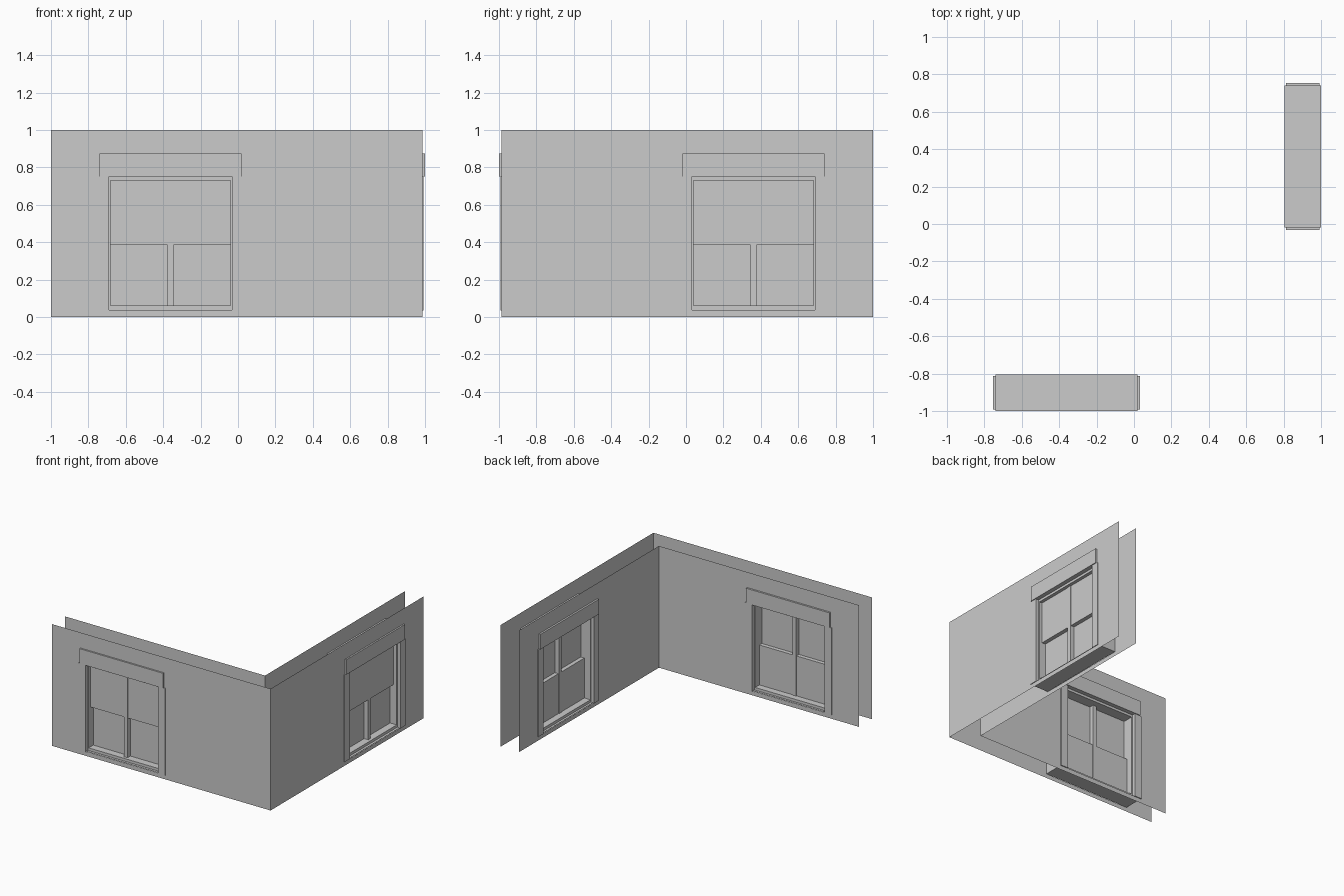
import bpy

if "Cube" in bpy.data.objects:
    bpy.data.objects.remove(bpy.data.objects["Cube"])

# The right wall is the front wall mirrored over the corner diagonal: (x, y) -> (-y, -x)
SIDES = {"front": lambda x, y, z: (x, y, z),
         "right": lambda x, y, z: (-y, -x, z)}

OUT, INN = -0.987, -0.82          # outer and inner wall sheets
X0, X1, Z0, Z1 = -0.69, -0.033, 0.035, 0.75   # window opening


def add_mesh(name, side, verts, faces):
    # mirrored side needs its face winding reversed
    if side == "right":
        faces = [f[::-1] for f in faces]
    mesh = bpy.data.meshes.new(name)
    mesh.from_pydata([SIDES[side](*v) for v in verts], [], faces)
    obj = bpy.data.objects.new(f"{side}_{name}", mesh)
    bpy.context.collection.objects.link(obj)


def box(name, side, x, y, z):
    verts = [(a, b, c) for a in x for b in y for c in z]
    faces = [(0, 1, 3, 2), (4, 6, 7, 5), (0, 4, 5, 1),
             (2, 3, 7, 6), (0, 2, 6, 4), (1, 5, 7, 3)]
    add_mesh(name, side, verts, faces)


def sheet(name, side, x_end, y, outward):
    # flat wall with a window hole: a 3 x 3 grid without its middle cell
    xs, zs = (-1, X0, X1, x_end), (0, Z0, Z1, 1)
    verts = [(x, y, z) for z in zs for x in xs]
    faces = []
    for r in range(3):
        for c in range(3):
            if (r, c) != (1, 1):
                i = r * 4 + c
                f = (i, i + 1, i + 5, i + 4)
                faces.append(f if outward else f[::-1])
    add_mesh(name, side, verts, faces)


for s in SIDES:
    # walls
    sheet("outer_wall", s, -OUT, OUT, True)
    sheet("inner_wall", s, -INN, INN, False)

    # casing running through the wall
    side_y = (-0.993, -0.812)
    box("header", s, (-0.74, 0.018), (-1.0, -0.805), (Z1, 0.873))
    box("left_casing", s, (-0.755, X0), side_y, (Z0, Z1))
    box("right_casing", s, (X1, 0.033), side_y, (Z0, Z1))
    box("casing_base", s, (-0.755, 0.033), (OUT + 0.002, INN - 0.002), (Z0, Z0 + 0.003))

    # stepped liner inside the opening
    ly = (-0.965, -0.84)
    xa, xb, za, zb = -0.682, -0.041, 0.06, 0.73
    box("sill", s, (X0, X1), ly, (Z0, za))
    box("head_liner", s, (X0, X1), ly, (zb, Z1))
    box("left_liner", s, (X0, xa), ly, (za, zb))
    box("right_liner", s, (xb, X1), ly, (za, zb))

    # sliding panes, the lower one set further in, and the centre bar
    box("upper_pane", s, (xa, xb), (-0.938, -0.928), (0.385, zb))
    box("lower_pane", s, (xa, xb), (-0.905, -0.895), (za, 0.385))
    box("meeting_rail", s, (xa, xb), (-0.938, -0.895), (0.385, 0.388))
    box("centre_bar", s, (-0.378, -0.345), (-0.942, -0.89), (za, zb))
